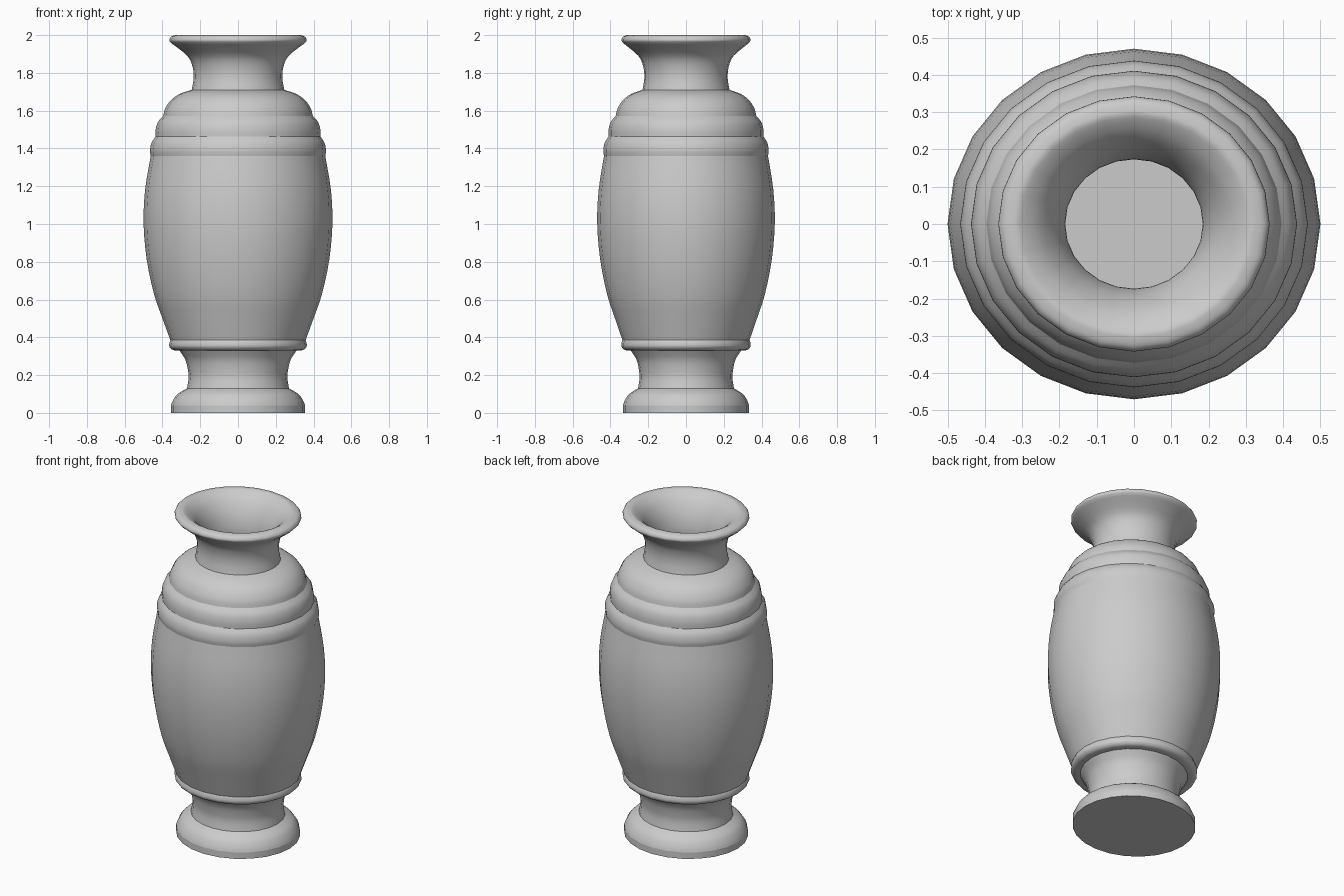
import bpy, bmesh, math
from mathutils import Vector

cube = bpy.data.objects.get("Cube")
if cube:
    bpy.data.objects.remove(cube, do_unlink=True)

SIDES = 24
DEPTH_RATIO = 0.94   # the vase is slightly flattened front to back

clay = bpy.data.materials.new("grey clay")
clay.use_nodes = True
clay.diffuse_color = (0.6, 0.6, 0.6, 1)
clay.node_tree.nodes["Principled BSDF"].inputs["Base Color"].default_value = (0.6, 0.6, 0.6, 1)


def smooth_path(points, steps=3):
    """Refine a profile with a Catmull-Rom curve."""
    p = [Vector(q) for q in points]
    p = [2 * p[0] - p[1]] + p + [2 * p[-1] - p[-2]]
    out = []
    for a, b, c, d in zip(p, p[1:], p[2:], p[3:]):
        for i in range(steps):
            t = i / steps
            out.append(0.5 * (2 * b + (c - a) * t + (2 * a - 5 * b + 4 * c - d) * t**2
                              + (3 * b - a - 3 * c + d) * t**3))
    return out + [p[-2]]


def lathe(name, points, smooth=True):
    """Turn (radius, height) points round the upright axis."""
    path = smooth_path(points) if smooth else points
    bm = bmesh.new()
    rings = []
    for r, z in path:
        angles = [math.tau * k / SIDES for k in range(SIDES)]
        rings.append([bm.verts.new((r * math.cos(a), r * math.sin(a) * DEPTH_RATIO, z))
                      for a in angles])
    for low, high in zip(rings, rings[1:]):
        for k in range(SIDES):
            n = (k + 1) % SIDES
            bm.faces.new((low[k], low[n], high[n], high[k]))
    return finish(name, bm)


def disc(name, radius, z, up):
    bm = bmesh.new()
    ring = [bm.verts.new((radius * math.cos(math.tau * k / SIDES),
                          radius * math.sin(math.tau * k / SIDES) * DEPTH_RATIO, z))
            for k in range(SIDES)]
    bm.faces.new(ring if up else ring[::-1])
    return finish(name, bm)


def finish(name, bm):
    mesh = bpy.data.meshes.new(name)
    bm.to_mesh(mesh)
    bm.free()
    mesh.materials.append(clay)
    obj = bpy.data.objects.new(name, mesh)
    bpy.context.collection.objects.link(obj)
    bpy.ops.object.select_all(action='DESELECT')
    obj.select_set(True)
    bpy.context.view_layer.objects.active = obj
    bpy.ops.object.shade_smooth_by_angle(angle=math.radians(40))
    return obj


# Foot
disc("foot_underside", 0.355, 0, False)
lathe("foot_edge", [(0.355, 0), (0.355, 0.04)], smooth=False)
lathe("foot_curve", [(0.355, 0.04), (0.345, 0.065), (0.32, 0.1), (0.27, 0.13)])
lathe("foot_stem", [(0.27, 0.13), (0.262, 0.18), (0.264, 0.22), (0.278, 0.28), (0.31, 0.33)])

# Body with its lower lip
lathe("lower_lip", [(0.31, 0.33), (0.345, 0.333), (0.363, 0.35), (0.363, 0.37), (0.358, 0.385)])
lathe("body", [(0.358, 0.385), (0.4, 0.5), (0.445, 0.63), (0.483, 0.81), (0.5, 1.0),
               (0.492, 1.18), (0.462, 1.36)])

# Stepped shoulder
lathe("shoulder_ring_lower", [(0.462, 1.36), (0.466, 1.39), (0.458, 1.43), (0.437, 1.462)])
lathe("shoulder_ring_middle", [(0.437, 1.462), (0.436, 1.5), (0.424, 1.54), (0.396, 1.572)])
lathe("shoulder_dome", [(0.396, 1.572), (0.386, 1.61), (0.356, 1.655), (0.31, 1.688), (0.245, 1.71)])

# Neck and flared rim
lathe("neck", [(0.245, 1.71), (0.235, 1.77), (0.24, 1.83), (0.268, 1.89), (0.35, 1.955)])
lathe("rim", [(0.35, 1.955), (0.364, 1.972), (0.354, 1.992), (0.33, 2.0), (0.305, 1.997),
              (0.255, 1.96), (0.212, 1.895), (0.19, 1.83), (0.185, 1.77), (0.2, 1.7)])

# Hollow inside
lathe("inner_wall", [(0.2, 1.7), (0.33, 1.6), (0.41, 1.4), (0.45, 1.0), (0.4, 0.63),
                     (0.3, 0.38), (0.215, 0.3), (0.215, 0.1)])
disc("inner_floor", 0.215, 0.1, True)
